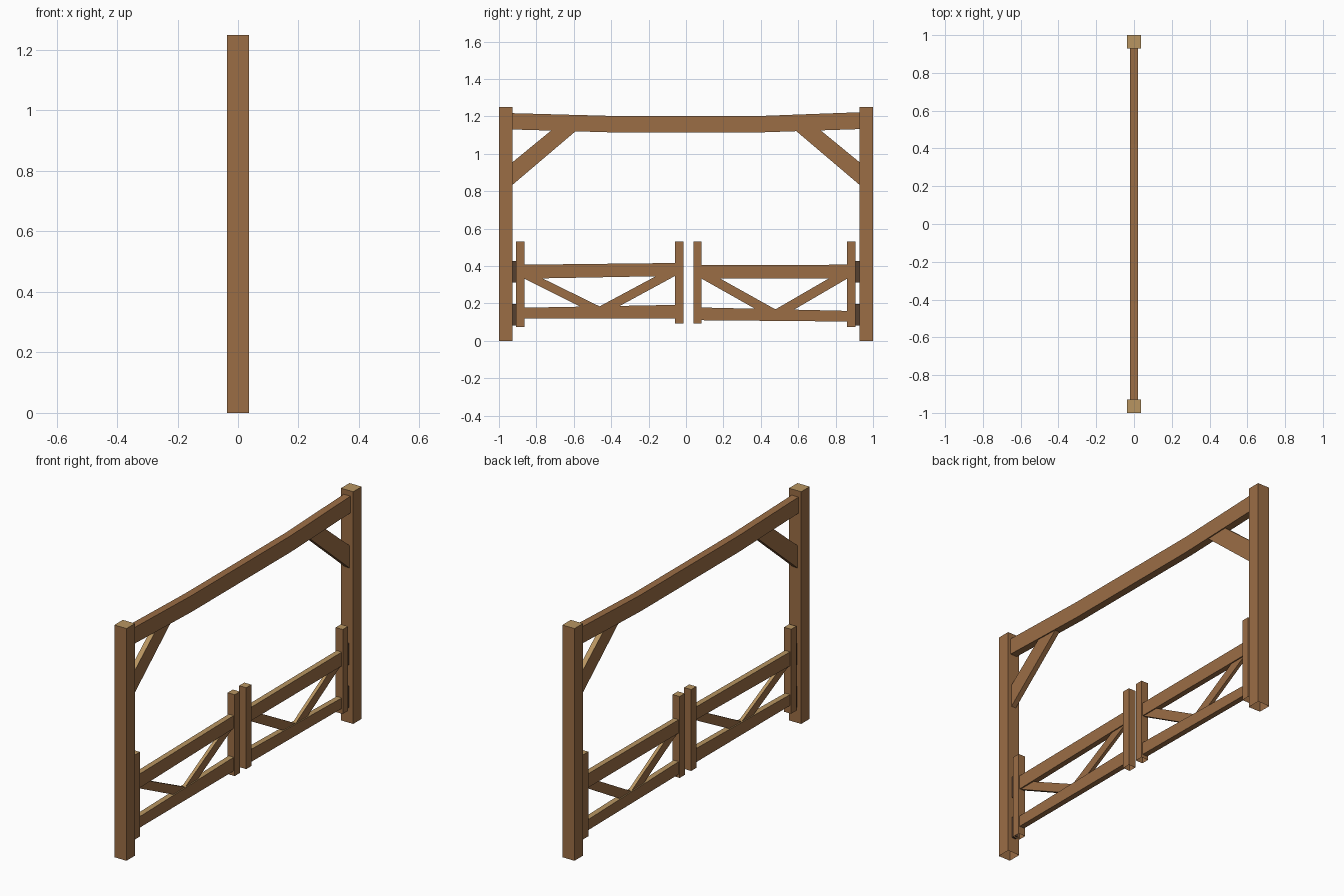
import bpy, bmesh

if "Cube" in bpy.data.objects:
    bpy.data.objects.remove(bpy.data.objects["Cube"])


def material(name, rgb):
    m = bpy.data.materials.new(name)
    m.diffuse_color = (*rgb, 1)
    m.use_nodes = True
    m.node_tree.nodes["Principled BSDF"].inputs["Base Color"].default_value = m.diffuse_color
    return m


WOOD = material("brown_wood", (0.33, 0.155, 0.06))
CUT = material("light_end_grain", (0.48, 0.30, 0.12))
DARK = material("dark_hinge", (0.09, 0.05, 0.03))


def plank(name, outline, half, mat=WOOD, post=False, pale_top=False):
    """Extrude a (y, z) outline across x; posts get a pale top and an open foot."""
    bm = bmesh.new()
    face = bm.faces.new([bm.verts.new((-half, y, z)) for y, z in outline])
    ext = bmesh.ops.extrude_face_region(bm, geom=[face])["geom"]
    verts = [v for v in ext if isinstance(v, bmesh.types.BMVert)]
    bmesh.ops.translate(bm, verts=verts, vec=(2 * half, 0, 0))
    bmesh.ops.recalc_face_normals(bm, faces=bm.faces[:])
    if post or pale_top:
        for f in bm.faces:
            f.material_index = int(f.normal.z > 0.5)
    if post:
        feet = [f for f in bm.faces if f.normal.z < -0.9]
        bmesh.ops.delete(bm, geom=feet, context='FACES_ONLY')
    me = bpy.data.meshes.new(name)
    bm.to_mesh(me)
    bm.free()
    me.materials.append(mat)
    if post or pale_top:
        me.materials.append(CUT)
    ob = bpy.data.objects.new(name, me)
    bpy.context.collection.objects.link(ob)
    return ob


def box(y0, y1, z0, z1):
    return [(y0, z0), (y1, z0), (y1, z1), (y0, z1)]


# Tall frame: posts, sagging top beam and corner braces
for side, s in (("left", -1), ("right", 1)):
    plank(side + "_post", box(s * 0.928, s, 0, 1.25), 0.036, post=True)
    plank(side + "_brace", [(s * 0.93, 0.832), (s * 0.93, 0.953),
                            (s * 0.72, 1.125), (s * 0.585, 1.125)], 0.014, pale_top=True)
    for level, z in (("lower", 0.083), ("upper", 0.313)):
        plank(f"{side}_{level}_hinge", box(s * 0.905, s * 0.93, z, z + 0.115), 0.012, DARK)
plank("top_beam", [(-0.93, 1.13), (-0.42, 1.115), (0.42, 1.115), (0.93, 1.132),
                   (0.93, 1.222), (0.42, 1.203), (-0.42, 1.203), (-0.93, 1.217)], 0.02)


def gate(name, y0, y1, feet, top, bottom, apex):
    """top/bottom: (low, high) z of a rail at its y0 end and its y1 end."""
    w = 0.044
    plank(name + "_outer_post", box(y0, y0 + w, feet[0], 0.53), 0.021, post=True)
    plank(name + "_inner_post", box(y1 - w, y1, feet[1], 0.53), 0.021, post=True)
    a, b = y0 + w, y1 - w
    for part, (l0, h0, l1, h1) in (("_top_rail", top), ("_bottom_rail", bottom)):
        plank(name + part, [(a, l0), (b, l1), (b, h1), (a, h0)], 0.015, pale_top=True)
    # V-shaped diagonal slats meeting on the bottom rail
    ya, za = apex
    for part, end, z, s in (("_left_slat", a, top[0], -1), ("_right_slat", b, top[2], 1)):
        plank(name + part, [(end, z), (end - s * 0.10, z),
                            (ya, za), (ya + s * 0.085, za - 0.01)], 0.009, pale_top=True)


gate("left_gate", -0.908, -0.014, (0.075, 0.092),
     (0.332, 0.407, 0.347, 0.416), (0.118, 0.177, 0.118, 0.192), (-0.462, 0.184))
gate("right_gate", 0.04, 0.905, (0.092, 0.075),
     (0.332, 0.404, 0.332, 0.407), (0.11, 0.178, 0.103, 0.16), (0.478, 0.168))
